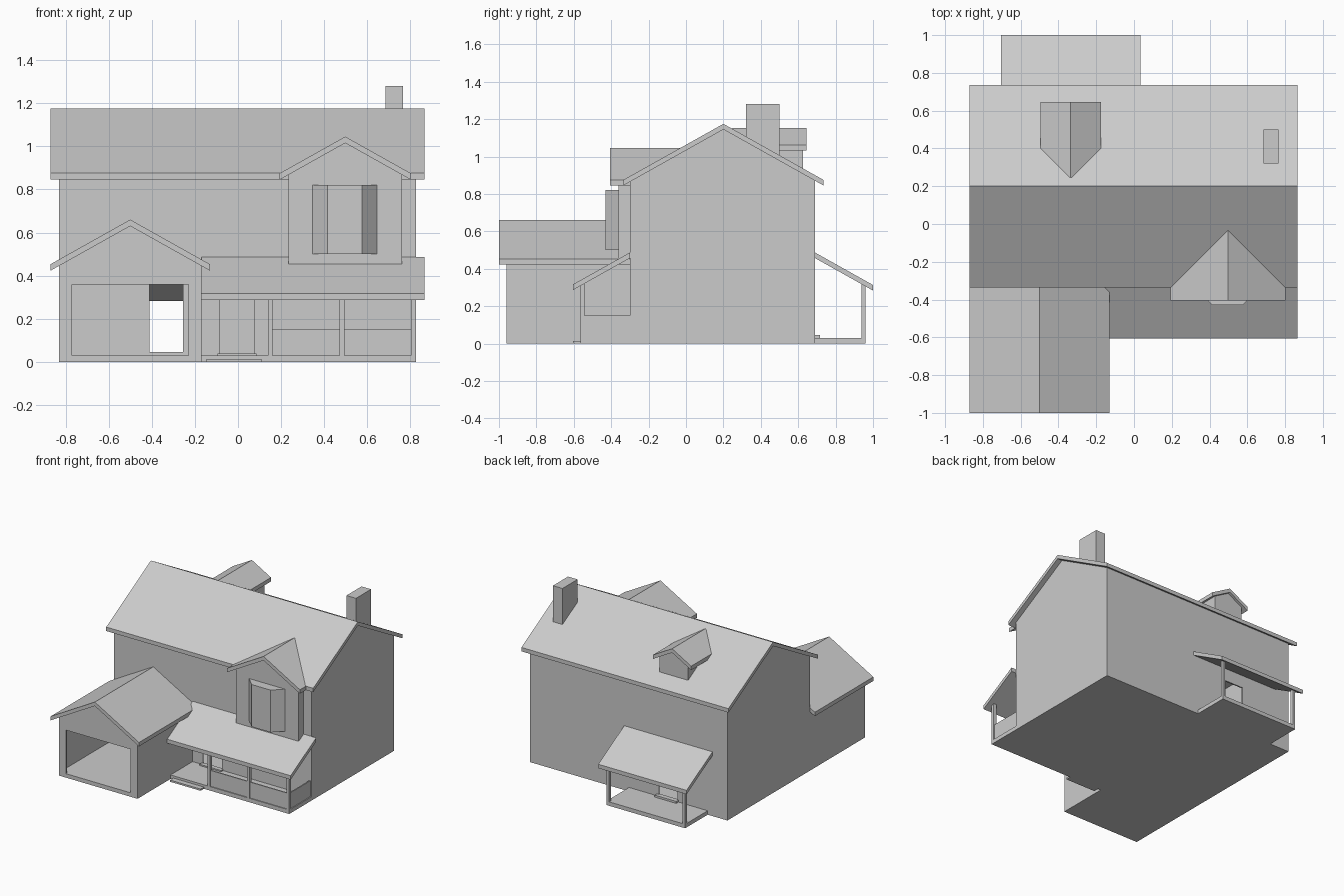
import bpy
import bmesh
from mathutils import Vector

cube = bpy.data.objects.get("Cube")
if cube:
    bpy.data.objects.remove(cube, do_unlink=True)

grey = bpy.data.materials.new("light grey")
grey.use_nodes = True
GREY = (0.6, 0.6, 0.6, 1)
grey.diffuse_color = GREY
grey.node_tree.nodes["Principled BSDF"].inputs["Base Color"].default_value = GREY

SLOPE = 0.56
THICK = 0.03


def prism(name, profile, axis, start, end):
    """Extrude a 2D profile along x, y or z; the profile uses the other two axes in order."""
    bm = bmesh.new()

    def point(p, t):
        co = list(p)
        co.insert("xyz".index(axis), t)
        return bm.verts.new(co)

    face = bm.faces.new([point(p, start) for p in profile])
    ext = bmesh.ops.extrude_face_region(bm, geom=[face])
    shift = Vector([end - start if a == axis else 0 for a in "xyz"])
    bmesh.ops.translate(bm, vec=shift, verts=[v for v in ext["geom"] if isinstance(v, bmesh.types.BMVert)])
    bmesh.ops.recalc_face_normals(bm, faces=bm.faces)
    mesh = bpy.data.meshes.new(name)
    bm.to_mesh(mesh)
    bm.free()
    mesh.materials.append(grey)
    obj = bpy.data.objects.new(name, mesh)
    bpy.context.collection.objects.link(obj)
    return obj


def box(name, x, y, z):
    return prism(name, [(x[0], y[0]), (x[1], y[0]), (x[1], y[1]), (x[0], y[1])], "z", *z)


def gable_roof(name, axis, mid, half, ridge, start, end):
    """Chevron roof with plumb-cut eaves."""
    eave = ridge - SLOPE * half
    prism(name, [(mid - half, eave), (mid, ridge), (mid + half, eave), (mid + half, eave - THICK),
                 (mid, ridge - THICK), (mid - half, eave - THICK)], axis, start, end)


def gable_body(name, axis, mid, low, high, base, ridge, start, end):
    """Walls with a gable that meets the underside of the roof."""
    top = ridge - THICK
    return prism(name, [(low, base), (high, base), (high, top - SLOPE * (high - mid)), (mid, top),
                        (low, top - SLOPE * (mid - low))], axis, start, end)


def cut(obj, *cutters):
    for c in cutters:
        c.hide_render = True
        mod = obj.modifiers.new("opening", "BOOLEAN")
        mod.operation = "DIFFERENCE"
        mod.solver = "EXACT"
        mod.object = c
        bpy.context.view_layer.objects.active = obj
        bpy.ops.object.modifier_apply(modifier=mod.name)
        bpy.data.objects.remove(c, do_unlink=True)


def lean_to_roof(name, x, wall, eave):
    """Single-pitch porch roof from the wall out to the eave."""
    high, low = 0.487, 0.487 - SLOPE * abs(eave - wall)
    prism(name, [(wall, high), (eave, low), (eave, low - THICK), (wall, high - THICK)], "x", *x)


# Main house: hollow walls, long gable roof, chimney
house = gable_body("house_walls", "x", 0.2, -0.3, 0.69, 0, 1.175, -0.83, 0.825)
cut(house,
    box("room_space", (-0.82, 0.815), (-0.29, 0.68), (0.03, 0.8)),
    box("back_doorway", (-0.41, -0.255), (0.6, 0.8), (0.045, 0.36)),
    box("front_doorway", (-0.085, 0.075), (-0.4, -0.2), (0.035, 0.36)),
    box("garage_passage", (-0.82, -0.18), (-0.4, -0.2), (0.03, 0.4)))
gable_roof("main_roof", "x", 0.2, 0.535, 1.175, -0.87, 0.865)
box("chimney", (0.685, 0.765), (0.32, 0.5), (0.95, 1.28))

# Garage wing with an open front
garage = gable_body("garage_walls", "y", -0.5, -0.83, -0.17, 0, 0.66, -0.96, -0.3)
cut(garage,
    box("garage_space", (-0.82, -0.18), (-0.95, -0.2), (0.03, 0.4)),
    box("garage_opening", (-0.77, -0.23), (-1.1, -0.9), (0.03, 0.36)))
gable_roof("garage_roof", "y", -0.5, 0.37, 0.66, -1.0, -0.3)

# Front dormer with a bay window
gable_body("front_dormer_walls", "y", 0.4975, 0.235, 0.76, 0.455, 1.045, -0.36, -0.1)
gable_roof("front_dormer_roof", "y", 0.4975, 0.305, 1.045, -0.405, -0.03)
prism("bay_window", [(0.345, -0.36), (0.415, -0.43), (0.575, -0.43), (0.645, -0.36)], "z", 0.5, 0.82)

# Back dormer
gable_body("back_dormer_walls", "y", -0.335, -0.455, -0.215, 0.9, 1.152, 0.3, 0.625)
gable_roof("back_dormer_roof", "y", -0.335, 0.16, 1.152, 0.245, 0.645)

# Front porch: floor, roof, posts, low panels, steps
box("front_porch_floor", (-0.17, 0.825), (-0.565, -0.3), (0, 0.03))
lean_to_roof("front_porch_roof", (-0.17, 0.865), -0.3, -0.605)
for x in (0.138, 0.47, 0.802):
    box("front_porch_post", (x, x + 0.023), (-0.565, -0.542), (0.03, 0.318))
for x in (0.161, 0.493):
    box("front_porch_panel", (x, x + 0.309), (-0.558, -0.549), (0.03, 0.15))
box("side_porch_panel", (0.809, 0.818), (-0.542, -0.3), (0.03, 0.15))
box("front_step", (-0.145, 0.11), (-0.605, -0.565), (0, 0.013))
box("front_door_sill", (-0.095, 0.085), (-0.325, -0.29), (0.03, 0.04))

# Back porch
box("back_porch_floor", (-0.665, -0.005), (0.69, 0.96), (0, 0.03))
lean_to_roof("back_porch_roof", (-0.705, 0.035), 0.69, 1.0)
for x in (-0.665, -0.027):
    box("back_porch_post", (x, x + 0.022), (0.938, 0.96), (0.03, 0.315))
box("back_door_sill", (-0.42, -0.24), (0.68, 0.717), (0.03, 0.045))
